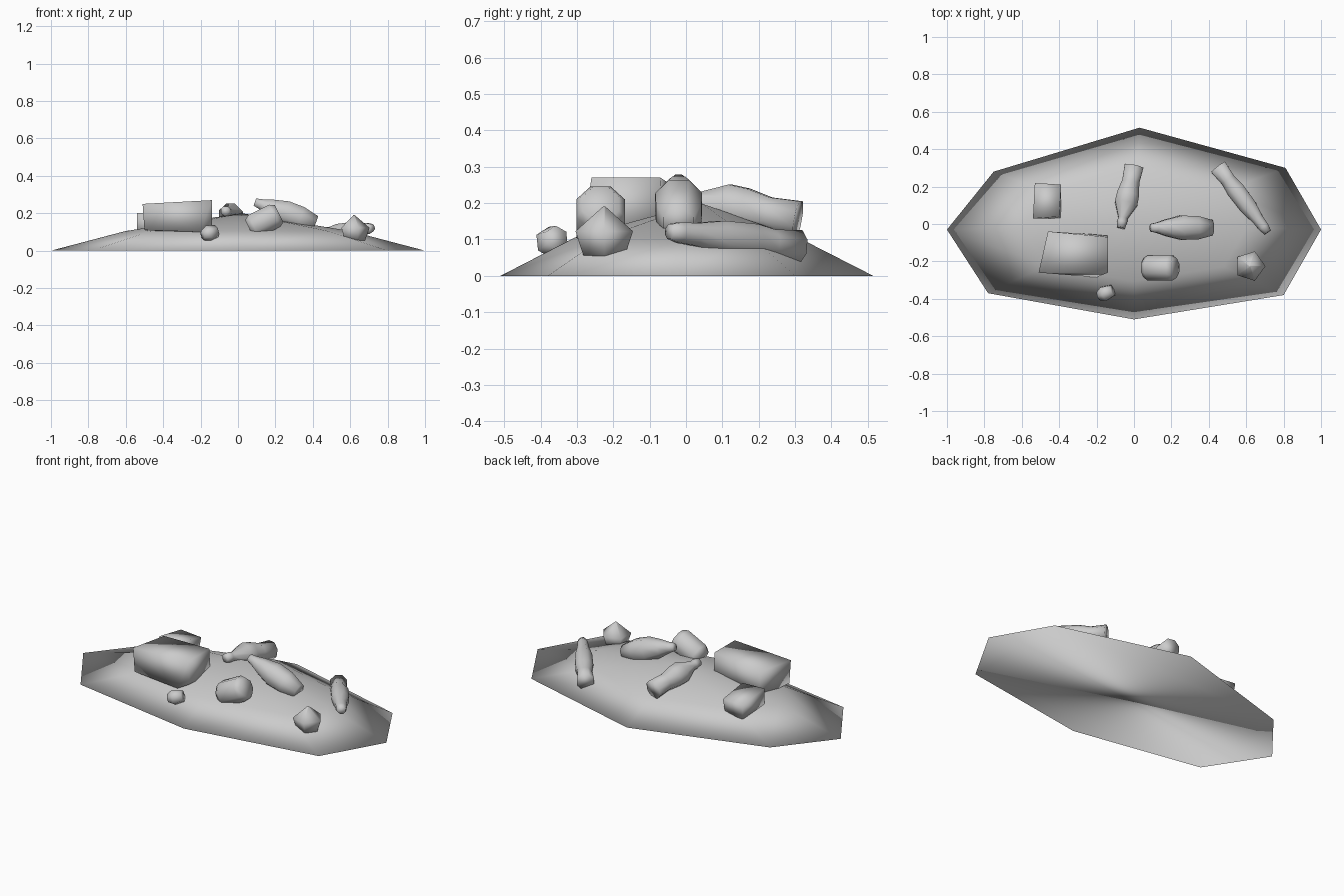
import bpy, bmesh, math
from mathutils import Vector

cube = bpy.data.objects.get("Cube")
if cube:
    bpy.data.objects.remove(cube, do_unlink=True)

grey = bpy.data.materials.new("plain grey")
grey.use_nodes = True
grey.diffuse_color = (0.6, 0.6, 0.6, 1)
grey.node_tree.nodes["Principled BSDF"].inputs["Base Color"].default_value = (0.6, 0.6, 0.6, 1)


def finish(name, bm, angle=100):
    """Turn a bmesh into a smooth shaded object."""
    bmesh.ops.recalc_face_normals(bm, faces=bm.faces)
    mesh = bpy.data.meshes.new(name)
    bm.to_mesh(mesh)
    bm.free()
    mesh.materials.append(grey)
    obj = bpy.data.objects.new(name, mesh)
    bpy.context.collection.objects.link(obj)
    bpy.ops.object.select_all(action="DESELECT")
    obj.select_set(True)
    bpy.context.view_layer.objects.active = obj
    bpy.ops.object.shade_smooth_by_angle(angle=math.radians(angle))


def skin(bm, rings):
    """Bridge a list of equally sized vertex rings."""
    for a, b in zip(rings, rings[1:]):
        for i in range(len(a)):
            j = (i + 1) % len(a)
            bm.faces.new((a[i], a[j], b[j], b[i]))


def lathe(name, start, end, profile, sides=8):
    """Closed turned shape; profile holds (fraction along axis, radius)."""
    start, end = Vector(start), Vector(end)
    axis = end - start
    turn = axis.to_track_quat("Z", "Y")
    bm = bmesh.new()
    rings = []
    for t, r in profile:
        ring = []
        for i in range(sides):
            a = math.tau * (i + 0.5) / sides
            offset = turn @ Vector((r * math.cos(a), r * math.sin(a), 0))
            ring.append(bm.verts.new(start + axis * t + offset))
        rings.append(ring)
    skin(bm, rings)
    bm.faces.new(rings[0])
    bm.faces.new(rings[-1])
    finish(name, bm)


def hull(name, points):
    """Irregular box from its corner points."""
    bm = bmesh.new()
    for p in points:
        bm.verts.new(p)
    bmesh.ops.convex_hull(bm, input=bm.verts[:])
    bmesh.ops.dissolve_limit(bm, angle_limit=0.1, verts=bm.verts[:], edges=bm.edges[:])
    finish(name, bm)


# Mound: flat eight sided base, a shoulder ring and a low peak
rim = [(-1, -.03), (-.78, -.37), (0, -.51), (.8, -.38),
       (1, -.03), (.81, .3), (.03, .515), (-.75, .28)]
bm = bmesh.new()
edge, shoulder = [[bm.verts.new((x * s, y * s, z)) for x, y in rim]
                  for s, z in ((1, 0), (.6, .105))]
skin(bm, [edge, shoulder])
bm.faces.new(edge)
peak = bm.verts.new((.02, .04, .2))
for i in range(len(rim)):
    bm.faces.new((shoulder[i - 1], shoulder[i], peak))
finish("mound", bm, 180)

# Boxes
hull("large_box", [(-.51, -.26, .25), (-.14, -.26, .27), (-.14, -.07, .27), (-.46, -.04, .25),
                   (-.5, -.26, .11), (-.2, -.285, .1), (-.14, -.26, .13), (-.14, -.06, .12),
                   (-.46, -.04, .1)])
hull("small_box", [(-.54, .03, .2), (-.4, .04, .2), (-.39, .21, .165), (-.53, .22, .17),
                   (-.54, .03, .09), (-.39, .03, .1), (-.4, .2, .08), (-.52, .21, .08)])

# Bottles lying on the slope, neck first
lathe("back_bottle", (-.07, -.02, .215), (0, .308, .155),
      [(0, .024), (.1, .029), (.16, .027), (.4, .066), (.55, .064), (.75, .05), (1, .055)])
lathe("centre_bottle", (.09, -.02, .26), (.415, -.02, .145),
      [(0, .022), (.1, .03), (.25, .048), (.5, .07), (.75, .068), (1, .045)])
lathe("side_bottle", (.715, -.045, .122), (.45, .305, .08),
      [(0, .022), (.08, .031), (.2, .034), (.4, .05), (.65, .052), (.8, .042), (1, .05)])

# Can and cap
lathe("can", (.06, -.235, .118), (.22, -.235, .198),
      [(0, .055), (.15, .072), (.85, .072), (1, .055)])
lathe("cap", (-.19, -.385, .082), (-.115, -.355, .105),
      [(0, .026), (.4, .045), (1, .034)], 6)

# Five sided pebble with a pointed top
lathe("pebble", (.62, -.225, .055), (.62, -.225, .19),
      [(0, .06), (.5, .083), (1, .004)], 5)
